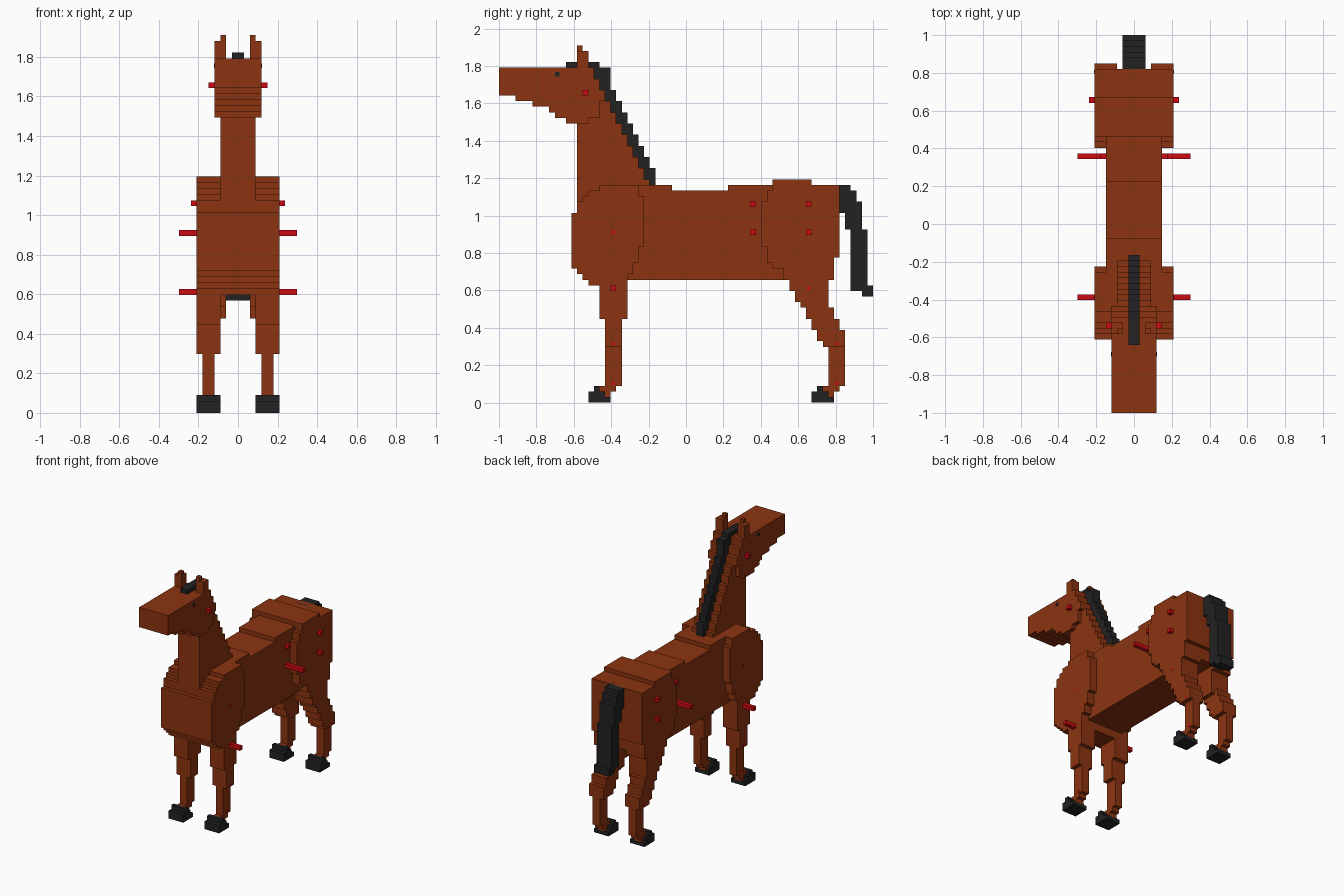
import bpy, bmesh

if "Cube" in bpy.data.objects:
    bpy.data.objects.remove(bpy.data.objects["Cube"])

U = 2 / 67  # size of one block; all parts are measured in blocks


def material(name, rgb):
    m = bpy.data.materials.new(name)
    m.use_nodes = True
    m.diffuse_color = (*rgb, 1)
    bsdf = next(n for n in m.node_tree.nodes if n.type == 'BSDF_PRINCIPLED')
    bsdf.inputs["Base Color"].default_value = (*rgb, 1)
    bsdf.inputs["Roughness"].default_value = 0.9
    return m


BROWN = material("chestnut_brown", (0.26, 0.034, 0.005))
BLACK = material("charcoal_black", (0.016, 0.016, 0.016))
RED = material("marker_red", (0.60, 0.003, 0.006))


def stepped(name, rows, top, x0, x1, mat):
    """Extrude a stepped side profile from x0 to x1; rows are (z, y_front, y_back)."""
    front, back = [], []
    for i, (z, a, b) in enumerate(rows):
        z_next = rows[i + 1][0] if i + 1 < len(rows) else top
        front += [(a, z), (a, z_next)]
        back += [(b, z), (b, z_next)]
    outline = []
    for p in front + back[::-1]:
        if not outline or p != outline[-1]:
            outline.append(p)
    bm = bmesh.new()
    face = bm.faces.new([bm.verts.new((x0 * U, y * U - 1, z * U)) for y, z in outline])
    new = bmesh.ops.extrude_face_region(bm, geom=[face])["geom"]
    bmesh.ops.translate(bm, vec=((x1 - x0) * U, 0, 0),
                        verts=[v for v in new if isinstance(v, bmesh.types.BMVert)])
    bmesh.ops.recalc_face_normals(bm, faces=bm.faces)
    mesh = bpy.data.meshes.new(name)
    bm.to_mesh(mesh)
    bm.free()
    mesh.materials.append(mat)
    ob = bpy.data.objects.new(name, mesh)
    bpy.context.collection.objects.link(ob)
    return ob


def middle(name, rows, top, half, mat):
    return stepped(name, rows, top, -half, half, mat)


def pair(name, rows, top, x0, x1, mat):
    stepped("left_" + name, rows, top, x0, x1, mat)
    stepped("right_" + name, rows, top, -x1, -x0, mat)


# Trunk
middle("barrel", [(22, 20, 51)], 38, 5, BROWN)
middle("withers", [(38, 20, 31)], 39, 5, BROWN)
middle("rump", [(38, 41, 50)], 39, 5, BROWN)
middle("shoulders", [(20, 18, 23), (21, 16, 23), (22, 15, 23), (23, 14, 24), (24, 13, 24),
                     (25, 13, 25), (28, 13, 26), (34, 14, 26), (36, 15, 26), (37, 16, 25),
                     (38, 18, 25)], 39, 7, BROWN)
middle("haunches", [(23, 51, 60), (24, 49, 60), (25, 48, 60), (26, 48, 61), (28, 47, 61),
                    (36, 48, 61), (38, 49, 61), (39, 49, 56)], 40, 7, BROWN)

# Neck and mane share the same stepped slope
slope = [(58 - 2 * k, 17 + k) for k in range(9, -1, -1)]
middle("neck", [(34, 14, 27)] + [(z, 14, y) for z, y in slope], 60, 3, BROWN)
mane = [(z, y, max(20, y + 2)) for z, y in slope]
mane[0] = (39, 26, 28)
middle("mane", mane, 60, 1, BLACK)
middle("forelock", [(60, 12, 18)], 61, 1, BLACK)

# Head, ears and eyes
middle("head", [(50, 12, 16), (51, 10, 18), (52, 9, 18), (53, 6, 18), (54, 3, 19),
                (55, 0, 19), (56, 0, 18), (58, 0, 17)], 60, 4, BROWN)
pair("ear_inner", [(60, 14, 16), (63, 14, 15)], 64, 2, 3, BROWN)
pair("ear_outer", [(60, 14, 16)], 63, 3, 4, BROWN)
pair("eye", [(58.4, 10.0, 10.8)], 59.2, 3.95, 4.06, BLACK)

# Tail
middle("tail", [(19, 65, 67), (20, 63, 67), (21, 63, 66), (31, 62, 65), (34, 61, 65),
                (36, 60, 64), (38, 59, 63)], 39, 2, BLACK)

# Upper legs
pair("upper_front_leg", [(10, 19, 22), (15, 18, 23)], 20, 3, 7, BROWN)
pair("upper_hind_leg", [(10, 58, 62), (11, 57, 62), (13, 56, 61), (15, 55, 60), (17, 54, 59),
                        (18, 53, 59), (20, 52, 59), (22, 51, 60)], 23, 3, 7, BROWN)
pair("inner_thigh", [(16, 55, 59), (18, 53, 59), (20, 52, 59), (22, 51, 60)], 23, 2, 3, BROWN)

# Lower legs and hooves are the same front and back
for label, d in (("front", 0), ("hind", 40)):
    pair(label + "_lower_leg", [(1, 19 + d, 20 + d), (2, 18 + d, 21 + d), (3, 19 + d, 22 + d)],
         10, 4, 6, BROWN)
    pair(label + "_hoof", [(0, 16 + d, 20 + d), (1, 16 + d, 19 + d), (2, 17 + d, 18 + d)],
         3, 3, 7, BLACK)

# Red joint pegs: (y, z, inner x, outer x)
for i, (y, z, x0, x1) in enumerate([(15, 55, 3, 5), (45, 30, 4, 10), (45, 35, 4, 6),
                                    (55, 30, 6, 8), (55, 35, 6, 8), (20, 20, 6, 10)]):
    pair(f"joint_peg_{i + 1}", [(z, y, y + 1)], z + 1, x0, x1, RED)

# Small joint dots lying flush with the surface: (y, z, surface x)
for i, (y, z, x) in enumerate([(20.5, 30.5, 7), (55.5, 20.5, 7), (20.5, 10.5, 7),
                               (60.5, 10.5, 7), (20.5, 3.5, 6), (60.5, 3.5, 6)]):
    pair(f"joint_dot_{i + 1}", [(z - 0.3, y - 0.3, y + 0.3)], z + 0.3, x - 0.1, x + 0.05, RED)
